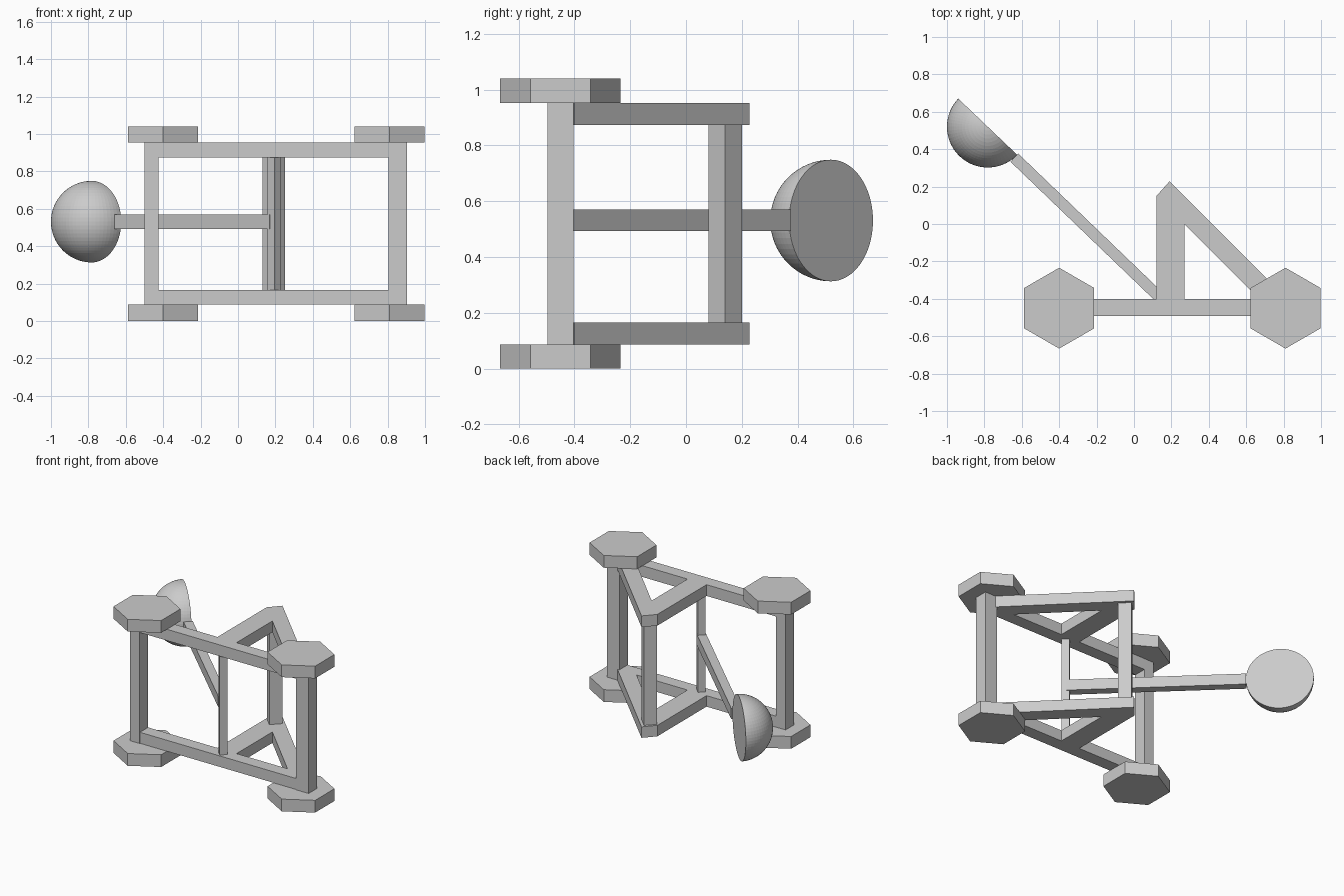
import bpy, bmesh
from math import pi, cos, sin
from mathutils import Vector

if "Cube" in bpy.data.objects:
    bpy.data.objects.remove(bpy.data.objects["Cube"])


def finish(name, bm):
    bmesh.ops.recalc_face_normals(bm, faces=bm.faces[:])
    mesh = bpy.data.meshes.new(name)
    bm.to_mesh(mesh)
    bm.free()
    obj = bpy.data.objects.new(name, mesh)
    bpy.context.collection.objects.link(obj)
    return obj


def prism(name, outline, z0, z1):
    """Extrude an x/y outline from z0 to z1."""
    bm = bmesh.new()
    face = bm.faces.new([bm.verts.new((x, y, z0)) for x, y in outline])
    ext = bmesh.ops.extrude_face_region(bm, geom=[face])
    verts = [v for v in ext["geom"] if isinstance(v, bmesh.types.BMVert)]
    bmesh.ops.translate(bm, verts=verts, vec=(0, 0, z1 - z0))
    return finish(name, bm)


def rect(x0, x1, y0, y1):
    return [(x0, y0), (x1, y0), (x1, y1), (x0, y1)]


def ngon(cx, cy, r, n):
    return [(cx + r * cos(pi / 2 + i * 2 * pi / n),
             cy + r * sin(pi / 2 + i * 2 * pi / n)) for i in range(n)]


WHEEL_Z = {"lower": (0, 0.087), "upper": (0.953, 1.04)}
FRAME_Z = {"lower": (0.087, 0.165), "upper": (0.873, 0.953)}
A_FRAME = [(0.12, -0.402), (0.12, 0.15), (0.19, 0.228), (0.82, -0.402),
           (0.67, -0.402), (0.27, 0.0), (0.27, -0.402)]

for side in ("lower", "upper"):
    # hexagonal wheels
    for end, x in (("front", -0.40), ("rear", 0.81)):
        prism(f"{side}_{end}_wheel", ngon(x, -0.45, 0.216, 6), *WHEEL_Z[side])
    # side rail and braced upright
    prism(f"{side}_rail", rect(-0.425, 0.805, -0.493, -0.402), *FRAME_Z[side])
    prism(f"{side}_upright", A_FRAME, *FRAME_Z[side])

# end beams joining the two sides
prism("front_beam", rect(-0.50, -0.425, -0.497, -0.403), 0.087, 0.953)
prism("rear_beam", rect(0.805, 0.903, -0.497, -0.403), 0.087, 0.953)

# diamond-section crossbars: arm stop and arm pivot
prism("stop_bar", ngon(0.19, 0.14, 0.06, 4), 0.165, 0.873)
prism("pivot_bar", ngon(0.194, -0.447, 0.036, 4), 0.165, 0.873)

# throwing arm
a, b = Vector((-0.64, 0.355)), Vector((0.19, -0.443))
d = (b - a).normalized()
side = Vector((-d.y, d.x)) * 0.03
prism("throwing_arm", [a - side, b - side, b + side, a + side], 0.493, 0.57)

# half-sphere bowl with a flat closed face
bm = bmesh.new()
bmesh.ops.create_uvsphere(bm, u_segments=64, v_segments=32, radius=0.218)
cut = bmesh.ops.bisect_plane(bm, geom=bm.verts[:] + bm.edges[:] + bm.faces[:],
                             plane_co=(0, 0, 0), plane_no=(0.69, 0.724, 0),
                             clear_outer=True)
rim = [e for e in bm.edges if e.is_boundary]
bmesh.ops.holes_fill(bm, edges=rim, sides=0)
bmesh.ops.translate(bm, verts=bm.verts[:], vec=(-0.782, 0.52, 0.531))
finish("bowl", bm)
